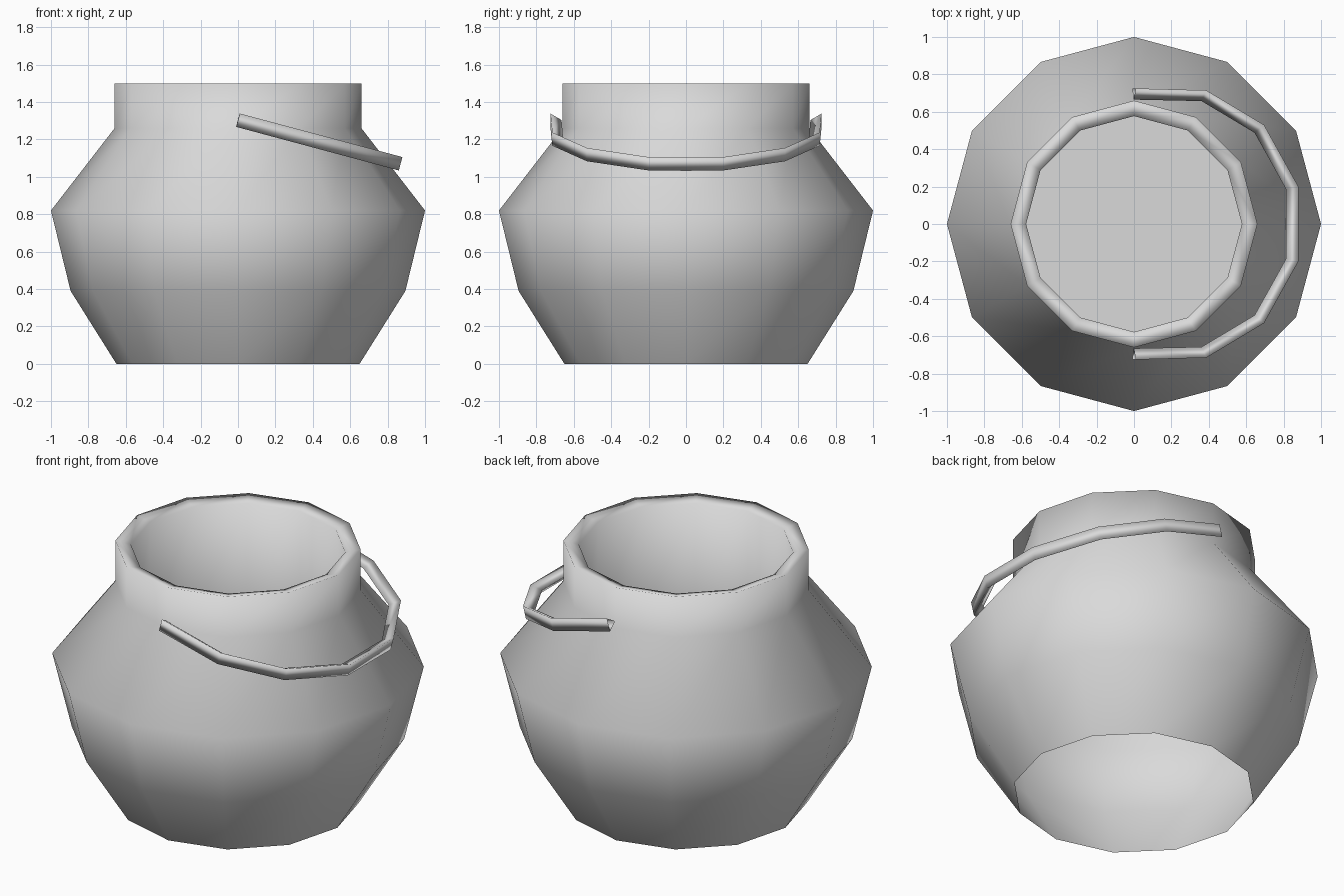
import bpy
import math
from mathutils import Vector, Matrix

cube = bpy.data.objects.get("Cube")
if cube:
    bpy.data.objects.remove(cube, do_unlink=True)

SIDES = 12

clay = bpy.data.materials.new("plain grey")
clay.use_nodes = True
colour = (0.7, 0.7, 0.7, 1)
clay.diffuse_color = colour
clay.node_tree.nodes["Principled BSDF"].inputs["Base Color"].default_value = colour


def make_object(name, verts, faces):
    mesh = bpy.data.meshes.new(name)
    mesh.from_pydata(verts, [], faces)
    mesh.materials.append(clay)
    obj = bpy.data.objects.new(name, mesh)
    bpy.context.collection.objects.link(obj)
    for poly in mesh.polygons:
        poly.use_smooth = len(poly.vertices) == 4
    return obj


def bridge(rings, size):
    """Quads between consecutive rings of equal size."""
    return [(r * size + i, r * size + (i + 1) % size,
             (r + 1) * size + (i + 1) % size, (r + 1) * size + i)
            for r in range(rings - 1) for i in range(size)]


def ring(radius, z):
    return [(radius * math.cos(2 * math.pi * i / SIDES),
             radius * math.sin(2 * math.pi * i / SIDES), z) for i in range(SIDES)]


# Pot wall, open below: outside upwards, over the rim, then down the inside
profile = [(0.65, 0), (0.895, 0.39), (1.0, 0.82), (0.66, 1.26), (0.66, 1.5),
           (0.577, 1.48), (0.577, 0.82)]
wall = [p for r, z in profile for p in ring(r, z)]
make_object("pot_wall", wall, bridge(len(profile), SIDES))

# Raised floor inside the pot
make_object("pot_floor", ring(0.577, 0.82), [tuple(range(SIDES))])

# Handle: hollow triangular bar swept along a tilted half ring
half = [Vector((0, 0.725)), Vector((0.39, 0.715)), Vector((0.71, 0.53)), Vector((0.90, 0.2))]
path = half + [Vector((p.x, -p.y)) for p in reversed(half)]
tilt = Matrix.Translation((0, 0, 1.303)) @ Matrix.Rotation(math.radians(15), 4, 'Y')
bar = []
for k, p in enumerate(path):
    along = path[min(k + 1, len(path) - 1)] - path[max(k - 1, 0)]
    q = p + Vector((along.y, -along.x)).normalized() * 0.06
    bar += [tilt @ Vector((p.x, p.y, 0.037)), tilt @ Vector((p.x, p.y, -0.037)),
            tilt @ Vector((q.x, q.y, 0))]
make_object("handle", bar, [tuple(reversed(f)) for f in bridge(len(path), 3)])
